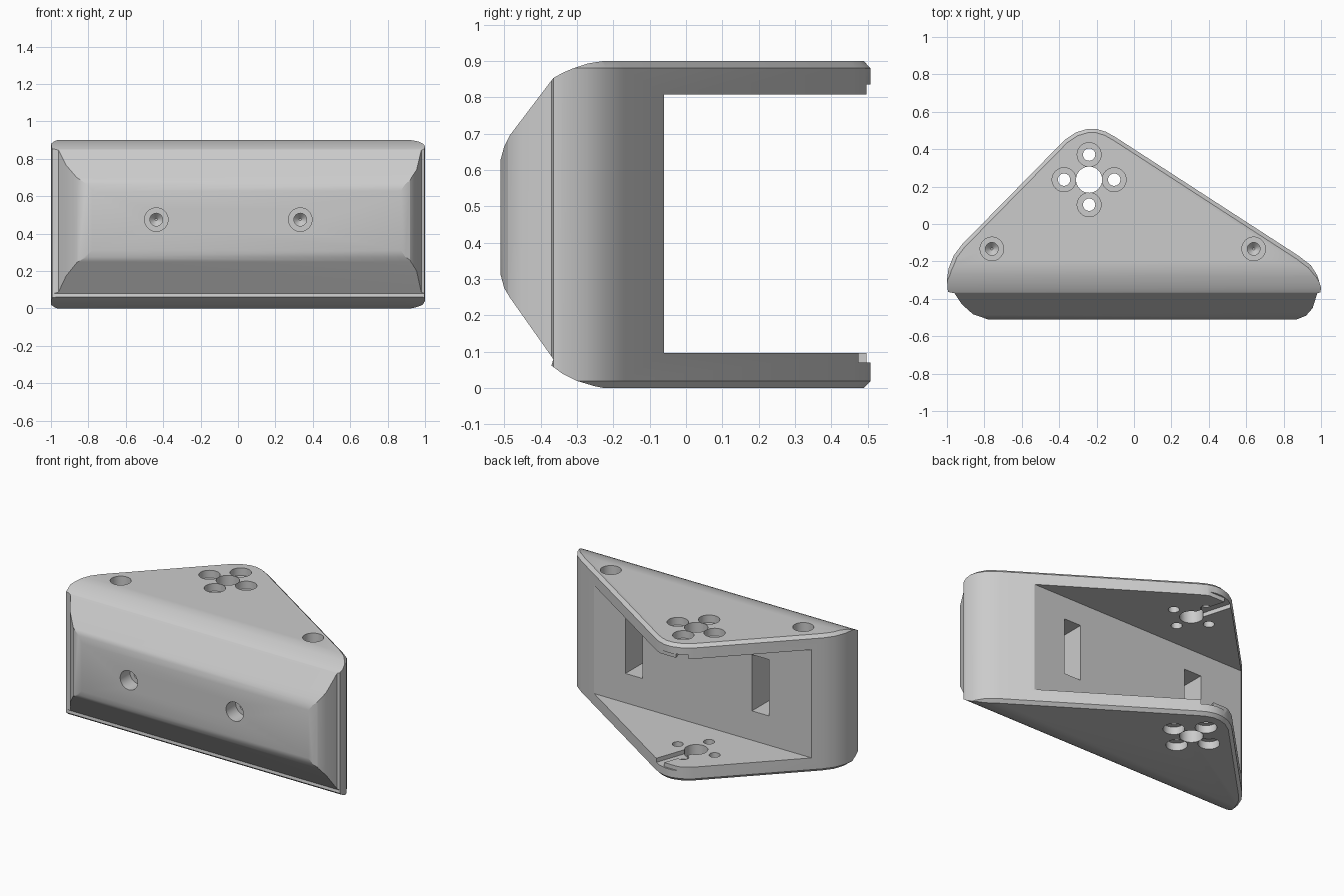
import bpy, bmesh, math
from mathutils import Vector

cube = bpy.data.objects.get("Cube")
if cube:
    bpy.data.objects.remove(cube, do_unlink=True)

grey = bpy.data.materials.new("light grey plastic")
grey.use_nodes = True
grey.diffuse_color = (0.6, 0.6, 0.6, 1)
grey.node_tree.nodes["Principled BSDF"].inputs["Base Color"].default_value = (0.6, 0.6, 0.6, 1)


def loft(name, rings):
    """Closed solid through rings that share a point count."""
    bm = bmesh.new()
    loops = [[bm.verts.new(p) for p in ring] for ring in rings]
    n = len(loops[0])
    for a, b in zip(loops, loops[1:]):
        for i in range(n):
            j = (i + 1) % n
            bm.faces.new((a[i], a[j], b[j], b[i]))
    bm.faces.new(loops[0][::-1])
    bm.faces.new(loops[-1])
    bmesh.ops.recalc_face_normals(bm, faces=bm.faces)
    mesh = bpy.data.meshes.new(name)
    bm.to_mesh(mesh)
    bm.free()
    mesh.materials.append(grey)
    obj = bpy.data.objects.new(name, mesh)
    bpy.context.collection.objects.link(obj)
    return obj


def inset(outline, d):
    """Move a counter-clockwise outline inwards by d."""
    result = []
    for i, p in enumerate(outline):
        t = Vector(outline[(i + 1) % len(outline)]) - Vector(outline[i - 1])
        t.normalize()
        result.append((p[0] - t.y * d, p[1] + t.x * d))
    return result


def box(x0, x1, y0, y1, z0, z1):
    corners = ((x0, y0), (x1, y0), (x1, y1), (x0, y1))
    return loft("cutter", [[(x, y, z) for x, y in corners] for z in (z0, z1)])


def drill(x, y, z, axis, steps):
    """Turned cutter: steps are (distance along axis, radius)."""
    rings = []
    for dist, r in steps:
        ring = []
        for k in range(32):
            a = math.tau * k / 32
            u, v = r * math.cos(a), r * math.sin(a)
            ring.append((x + u, y + v, z + dist) if axis == "z" else (x + u, y + dist, z + v))
        rings.append(ring)
    return loft("cutter", rings)


def combine(target, cutter, operation="DIFFERENCE"):
    mod = target.modifiers.new("cut", "BOOLEAN")
    mod.operation = operation
    mod.solver = "EXACT"
    mod.object = cutter
    bpy.context.view_layer.objects.active = target
    bpy.ops.object.modifier_apply(modifier=mod.name)
    bpy.data.objects.remove(cutter, do_unlink=True)


# Rounded triangular plan with chamfered top and bottom edges
plan = [(-.78, -.51), (.87, -.51), (.92, -.49), (.955, -.45), (.98, -.37), (.997, -.365),
        (1, -.34), (.98, -.275), (.945, -.22), (.88, -.17), (-.1, .465), (-.15, .493),
        (-.2, .508), (-.25, .508), (-.31, .49), (-.37, .45), (-.92, -.11), (-.965, -.17),
        (-.992, -.24), (-1, -.3), (-.995, -.363), (-.96, -.37), (-.92, -.43), (-.86, -.483)]
small = inset(plan, .02)
bracket = loft("mount_bracket", [[(x, y, z) for x, y in ring]
                                 for ring, z in ((small, 0), (plan, .02), (plan, .88), (small, .9))])

# Rounded, sloping nose profile
side = [(-.515, .33), (-.5, .275), (-.485, .25), (-.365, .08), (-.37, .062), (-.34, .04),
        (-.3, .02), (-.25, .005), (-.22, -.001), (.7, -.06), (.7, .96), (-.22, .901),
        (-.27, .893), (-.31, .88), (-.34, .867), (-.365, .853), (-.485, .695),
        (-.5, .665), (-.515, .61)]
combine(bracket, loft("cutter", [[(x, y, z) for y, z in side] for x in (-1.2, 1.2)]), "INTERSECT")

# Open gap between the two plates
combine(bracket, box(-1.3, 1.3, -.06, .8, .097, .808))

# Deep pockets in the inner wall
for x in (-.5, .42):
    combine(bracket, box(x - .062, x + .062, -.29, .1, .29, .66))

# Hole cluster in both plates, counterbored from outside
cx, cy = -.24, .237
combine(bracket, drill(cx, cy, 0, "z", [(-.1, .07), (1, .07)]))
for dx, dy in ((.134, 0), (-.134, 0), (0, .134), (0, -.134)):
    x, y = cx + dx, cy + dy
    combine(bracket, drill(x, y, 0, "z", [(-.1, .064), (.05, .064), (.05, .033), (.3, .033)]))
    combine(bracket, drill(x, y, .9, "z", [(-.3, .033), (-.05, .033), (-.05, .064), (.1, .064)]))

# Shallow tip notch and cable groove on each inner face
for z0, z1, end in ((.07, .3, -.13), (.6, .835, -.33)):
    combine(bracket, box(-.36, -.1, .497, .7, z0, z1))
    d = Vector((end - cx, .55 - cy, 0))
    n = Vector((-d.y, d.x, 0)).normalized() * .038
    start = Vector((cx, cy, 0))
    quad = [start - n, start + d - n, start + d + n, start + n]
    combine(bracket, loft("cutter", [[(p.x, p.y, z) for p in quad] for z in (z0, z1)]))

# Blind screw holes on the top corners and the nose
for x in (-.76, .64):
    combine(bracket, drill(x, -.133, .9, "z", [(-.24, .006), (-.21, .034), (-.1, .034), (-.1, .063), (.1, .063)]))
for x in (-.437, .333):
    combine(bracket, drill(x, -.51, .475, "y", [(-.1, .063), (.1, .063), (.1, .034), (.18, .034), (.21, .006)]))

bpy.ops.object.select_all(action="DESELECT")
bracket.select_set(True)
bpy.context.view_layer.objects.active = bracket
bpy.ops.object.shade_smooth_by_angle(angle=math.radians(25))
